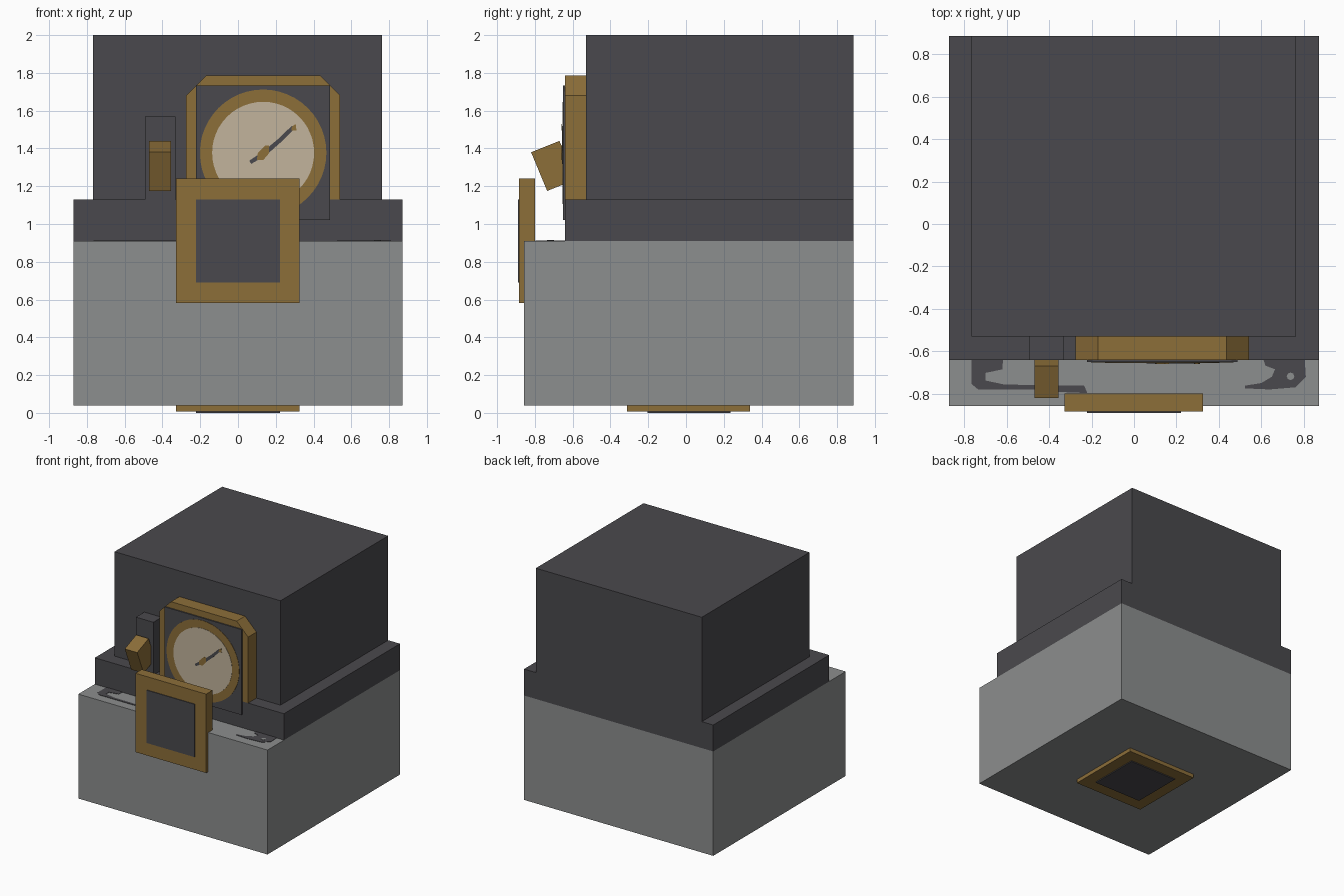
import bpy, bmesh, math
from mathutils import Vector

old = bpy.data.objects.get("Cube")
if old:
    bpy.data.objects.remove(old, do_unlink=True)


def material(name, hex_code):
    """Flat material from an sRGB hex colour."""
    def linear(c):
        return c / 12.92 if c <= 0.04045 else ((c + 0.055) / 1.055) ** 2.4
    col = [linear(int(hex_code[i:i + 2], 16) / 255) for i in (0, 2, 4)] + [1]
    m = bpy.data.materials.new(name)
    m.use_nodes = True
    m.diffuse_color = col
    bsdf = m.node_tree.nodes["Principled BSDF"]
    bsdf.inputs["Base Color"].default_value = col
    bsdf.inputs["Roughness"].default_value = 0.8
    return m


GREY = material("stone_grey", "8C8E8E")
DARK = material("charcoal", "4A494D")
GOLD = material("dull_gold", "8C6E39")
CREAM = material("dial_cream", "C2B49C")


def prism(name, pts, axis, lo, hi, mat):
    """Extrude a 2D outline along an axis: x uses (y,z), y uses (x,z), z uses (x,y)."""
    i = "xyz".index(axis)

    def place(p, d):
        v = list(p)
        v.insert(i, d)
        return Vector(v)
    bm = bmesh.new()
    face = bm.faces.new([bm.verts.new(place(p, lo)) for p in pts])
    ext = bmesh.ops.extrude_face_region(bm, geom=[face])["geom"]
    shift = place((0, 0), hi - lo)
    bmesh.ops.translate(bm, vec=shift, verts=[g for g in ext if isinstance(g, bmesh.types.BMVert)])
    bmesh.ops.recalc_face_normals(bm, faces=bm.faces)
    me = bpy.data.meshes.new(name)
    bm.to_mesh(me)
    bm.free()
    me.materials.append(mat)
    ob = bpy.data.objects.new(name, me)
    bpy.context.collection.objects.link(ob)
    return ob


def box(name, x, y, z, mat):
    outline = [(x[0], y[0]), (x[1], y[0]), (x[1], y[1]), (x[0], y[1])]
    return prism(name, outline, "z", z[0], z[1], mat)


def circle(cx, cz, r, n=48):
    return [(cx + r * math.cos(2 * math.pi * k / n), cz + r * math.sin(2 * math.pi * k / n)) for k in range(n)]


# Main body: grey block, dark shelf and upper housing
box("lower_block", (-0.872, 0.872), (-0.857, 0.887), (0.04, 0.91), GREY)
box("shelf", (-0.872, 0.872), (-0.64, 0.887), (0.91, 1.13), DARK)
box("upper_housing", (-0.767, 0.763), (-0.53, 0.887), (1.13, 2.0), DARK)

# Framed square plates on the front and underside
box("front_plate", (-0.327, 0.325), (-0.884, -0.80), (0.583, 1.24), GOLD)
box("front_plate_panel", (-0.222, 0.222), (-0.89, -0.882), (0.69, 1.13), DARK)
box("bottom_plate", (-0.327, 0.325), (-0.313, 0.34), (0.008, 0.045), GOLD)
box("bottom_plate_panel", (-0.222, 0.222), (-0.203, 0.235), (0.0, 0.009), DARK)

# Gauge: chamfered surround, square backing, ring and dial
CX, CZ, HALF, CUT = 0.133, 1.377, 0.408, 0.105
x0, x1, top = CX - HALF, CX + HALF, CZ + HALF
surround = [(x0, 1.13), (x1, 1.13), (x1, top - CUT), (x1 - CUT, top), (x0 + CUT, top), (x0, top - CUT)]
prism("gauge_surround", surround, "y", -0.64, -0.53, GOLD)
box("gauge_backing", (-0.222, 0.488), (-0.65, -0.535), (1.02, 1.732), DARK)
prism("gauge_ring", circle(CX, CZ, 0.335), "y", -0.6525, -0.649, GOLD)
prism("gauge_dial", circle(CX, CZ, 0.27), "y", -0.655, -0.652, CREAM)

# Needle with gold hub and tip
needle = [(0.06, 1.335), (0.07, 1.318), (0.15, 1.365), (0.235, 1.44),
          (0.30, 1.505), (0.285, 1.52), (0.215, 1.452), (0.14, 1.39)]
prism("gauge_needle", needle, "y", -0.657, -0.654, DARK)
hub = [(0.10, 1.34), (0.135, 1.34), (0.165, 1.375), (0.165, 1.415), (0.145, 1.415), (0.105, 1.375)]
prism("gauge_hub", hub, "y", -0.659, -0.656, GOLD)
tip = [(0.283, 1.495), (0.31, 1.495), (0.305, 1.53), (0.285, 1.515)]
prism("gauge_needle_tip", tip, "y", -0.659, -0.656, GOLD)

# Lever and its mount
box("lever_mount", (-0.493, -0.332), (-0.64, -0.53), (1.12, 1.57), DARK)
prism("lever", [(-0.82, 1.38), (-0.67, 1.44), (-0.585, 1.235), (-0.735, 1.175)], "x", -0.47, -0.355, GOLD)

# Dark painted marks on the ledge
left_mark = [(-0.765, -0.639), (-0.618, -0.639), (-0.62, -0.685), (-0.70, -0.702), (-0.70, -0.738),
             (-0.61, -0.757), (-0.235, -0.762), (-0.22, -0.797), (-0.35, -0.792), (-0.40, -0.78),
             (-0.735, -0.78), (-0.765, -0.755)]
prism("ledge_mark_left_end", left_mark, "z", 0.908, 0.913, DARK)
right_mark = [(0.61, -0.639), (0.805, -0.639), (0.81, -0.72), (0.76, -0.77), (0.64, -0.78), (0.523, -0.775),
              (0.523, -0.762), (0.60, -0.75), (0.65, -0.72), (0.665, -0.685), (0.62, -0.668)]
prism("ledge_mark_right_end", right_mark, "z", 0.908, 0.913, DARK)
prism("ledge_mark_spot", circle(0.738, -0.718, 0.018, 8), "z", 0.911, 0.915, GREY)
